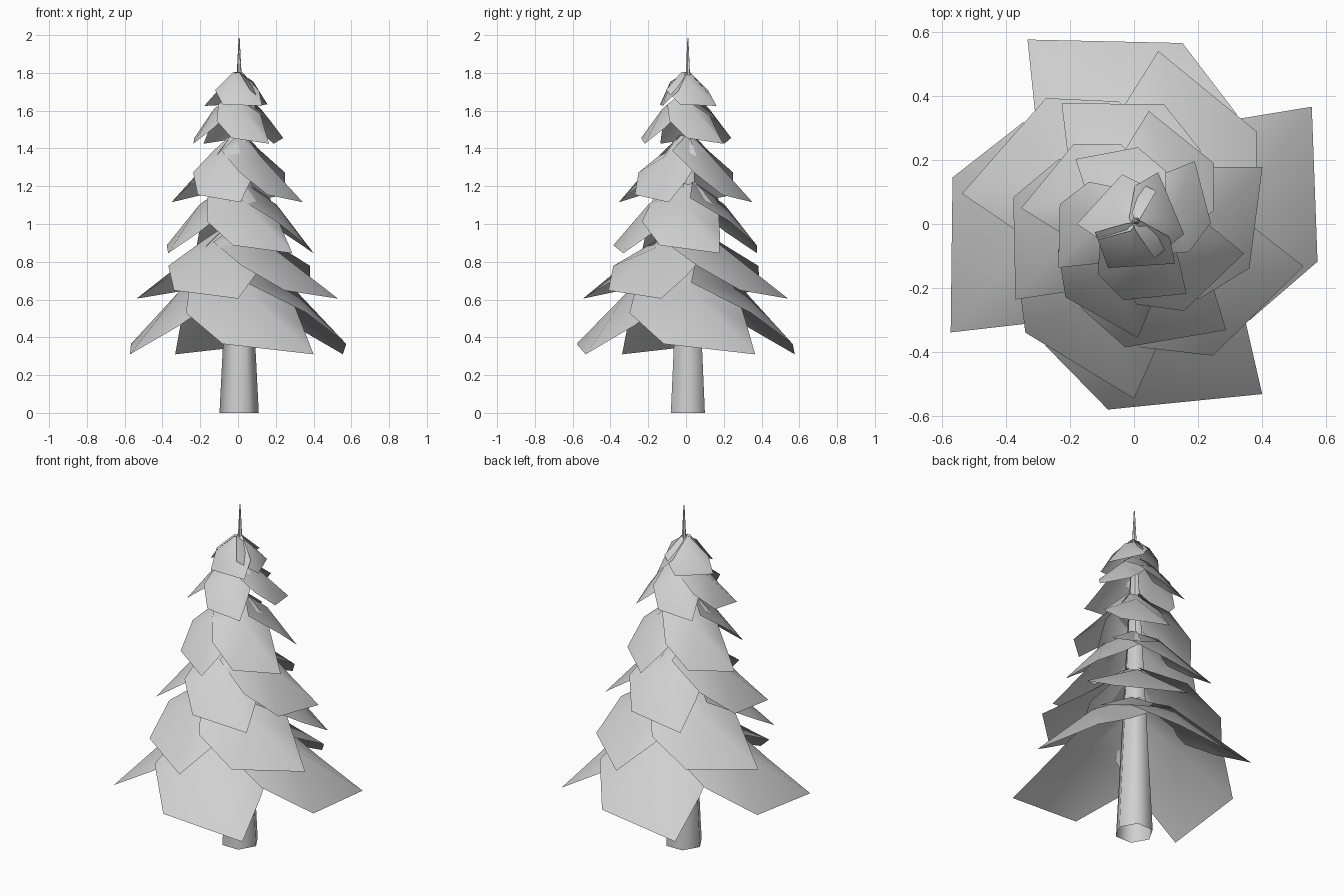
import bpy, bmesh, math

if "Cube" in bpy.data.objects:
    bpy.data.objects.remove(bpy.data.objects["Cube"])

grey = bpy.data.materials.new("pale_grey")
grey.diffuse_color = (0.63, 0.63, 0.63, 1)
grey.use_nodes = True
grey.node_tree.nodes["Principled BSDF"].inputs["Base Color"].default_value = grey.diffuse_color

# Leaf outline as (angle from leaf axis in degrees, radius, height above tip); the first point is the ridge
LEAF = [(-6, .31, .335), (-60, .08, .49), (-92, .26, .38), (-51, .47, .22), (-23, .585, .055),
        (22, .665, 0), (36, .44, .15), (62, .29, .30), (60, .08, .49)]
# Simpler outline for the crown
CROWN_LEAF = [(-9, .31, .32), (-60, .09, .45), (-51, .46, .21), (-23, .59, .02),
              (22, .66, 0), (36, .44, .2), (60, .09, .45)]


def make_object(name, bm):
    mesh = bpy.data.meshes.new(name)
    bm.to_mesh(mesh)
    bm.free()
    mesh.materials.append(grey)
    ob = bpy.data.objects.new(name, mesh)
    bpy.context.collection.objects.link(ob)
    return ob


def branch_tier(name, tip_angles, tip_z, size, height, leaf=LEAF, widen=1.0):
    """Ring of drooping leaves, each a fan around its ridge point."""
    bm = bmesh.new()
    for tip in tip_angles:
        axis = tip - 22 * widen
        v = []
        for a, r, h in leaf:
            t = math.radians(axis + a * widen)
            v.append(bm.verts.new((r * size * math.cos(t), r * size * math.sin(t),
                                   tip_z + h * height)))
        hub, rim = v[0], v[1:]
        for i in range(len(rim)):
            f = bm.faces.new((hub, rim[i], rim[(i + 1) % len(rim)]))
            f.smooth = True
    return make_object(name, bm)


# Six tiers, bottom to top
branch_tier("branches_1", (-53, 33.4, 120, 210.6), .31, 1.0, 1.0)
branch_tier("branches_2", (-90, -14, 82, 170), .605, .82, .79)
branch_tier("branches_3", (-49, 24, 121, 212.5), .845, .66, .77)
branch_tier("branches_4", (-88, -15, 82.5, 172), 1.115, .535, .72)
branch_tier("branches_5", (-53, 46, 132, 210), 1.425, .41, .55)
branch_tier("branches_6", (-44, 65, 180), 1.625, .27, .40, CROWN_LEAF, 1.7)

# Tapered six-sided trunk, open below, that ends in a spike above the branches
bm = bmesh.new()
bmesh.ops.create_cone(bm, cap_ends=False, segments=6, radius1=.104, radius2=.003, depth=1.985)
for vert in bm.verts:
    vert.co.z += 1.985 / 2
    vert.co.x, vert.co.y = vert.co.y + .006, -vert.co.x + .01
for f in bm.faces:
    f.smooth = True
bm.normal_update()
make_object("trunk", bm)
